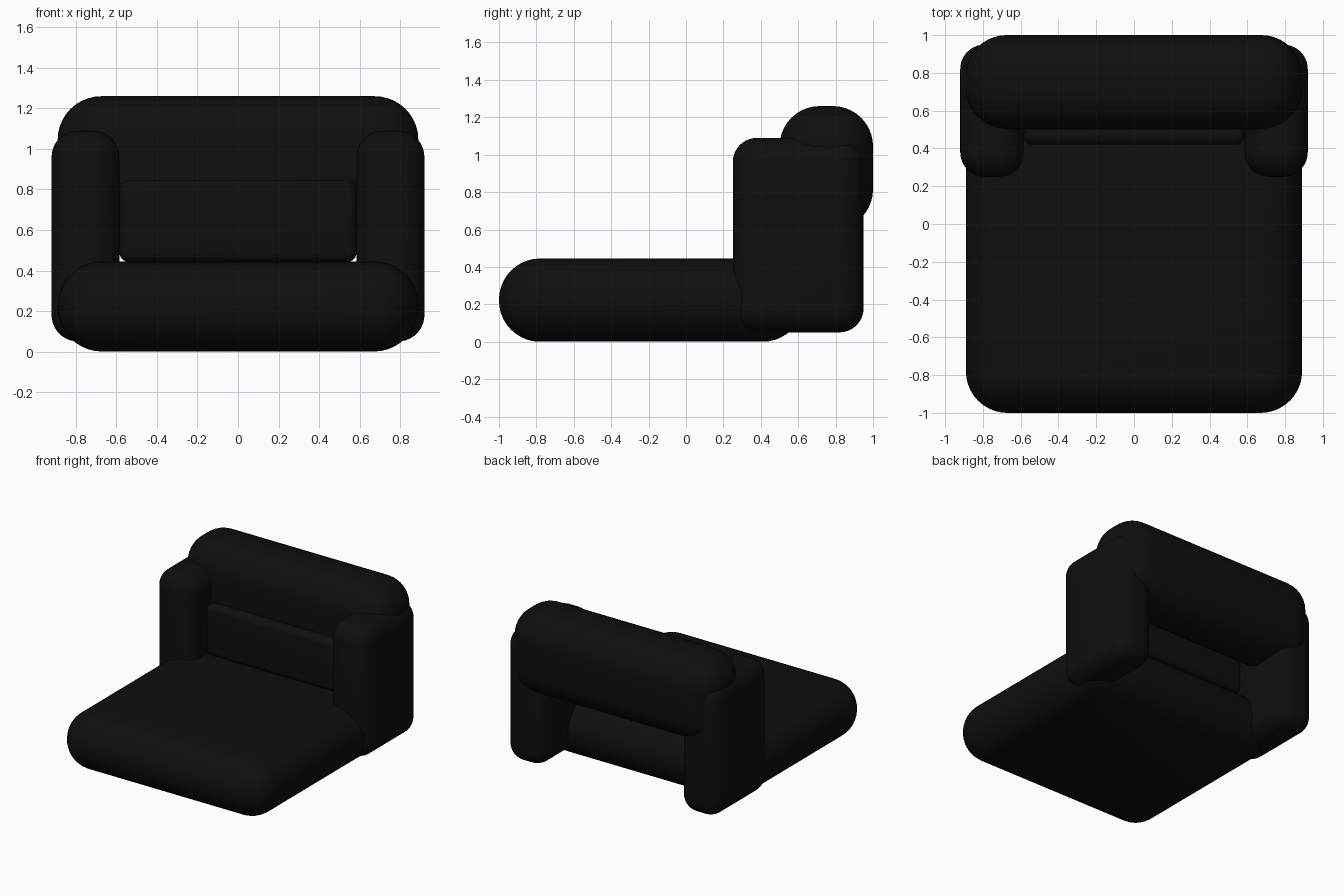
import bpy
import math

if "Cube" in bpy.data.objects:
    bpy.data.objects.remove(bpy.data.objects["Cube"], do_unlink=True)

# Black upholstery
fabric = bpy.data.materials.new("black_fabric")
fabric.use_nodes = True
colour = (0.0045, 0.0045, 0.0045, 1.0)
fabric.diffuse_color = colour
bsdf = next(n for n in fabric.node_tree.nodes if n.type == 'BSDF_PRINCIPLED')
bsdf.inputs["Base Color"].default_value = colour
bsdf.inputs["Roughness"].default_value = 0.9


def padded_block(name, low, high, radius, segments=10):
    """Box between two corners with rounded, smooth-shaded edges."""
    centre = [(a + b) / 2 for a, b in zip(low, high)]
    bpy.ops.mesh.primitive_cube_add(size=1, location=centre)
    ob = bpy.context.object
    ob.name = name
    ob.data.name = name
    for v in ob.data.vertices:
        v.co = [c * (b - a) for c, a, b in zip(v.co, low, high)]
    ob.data.materials.append(fabric)
    bevel = ob.modifiers.new("rounding", 'BEVEL')
    bevel.width = radius
    bevel.segments = segments
    bevel.limit_method = 'NONE'
    bpy.ops.object.modifier_apply(modifier=bevel.name)
    bpy.ops.object.shade_smooth_by_angle(angle=math.radians(40))
    return ob


# Deep seat pad
padded_block("seat", (-0.89, -1.0, 0.0), (0.89, 0.63, 0.445), 0.22)

# Thick bolster along the top of the back
padded_block("back_bolster", (-0.89, 0.5, 0.6), (0.89, 1.0, 1.26), 0.215)

# Thin lumbar cushion between the arms
padded_block("back_cushion", (-0.585, 0.42, 0.443), (0.585, 0.52, 0.845), 0.045, 6)

# Upright arms on both sides
for side, s in (("left", 1), ("right", -1)):
    xs = sorted((s * 0.585, s * 0.92))
    padded_block(side + "_arm", (xs[0], 0.25, 0.05), (xs[1], 0.95, 1.09), 0.13)
